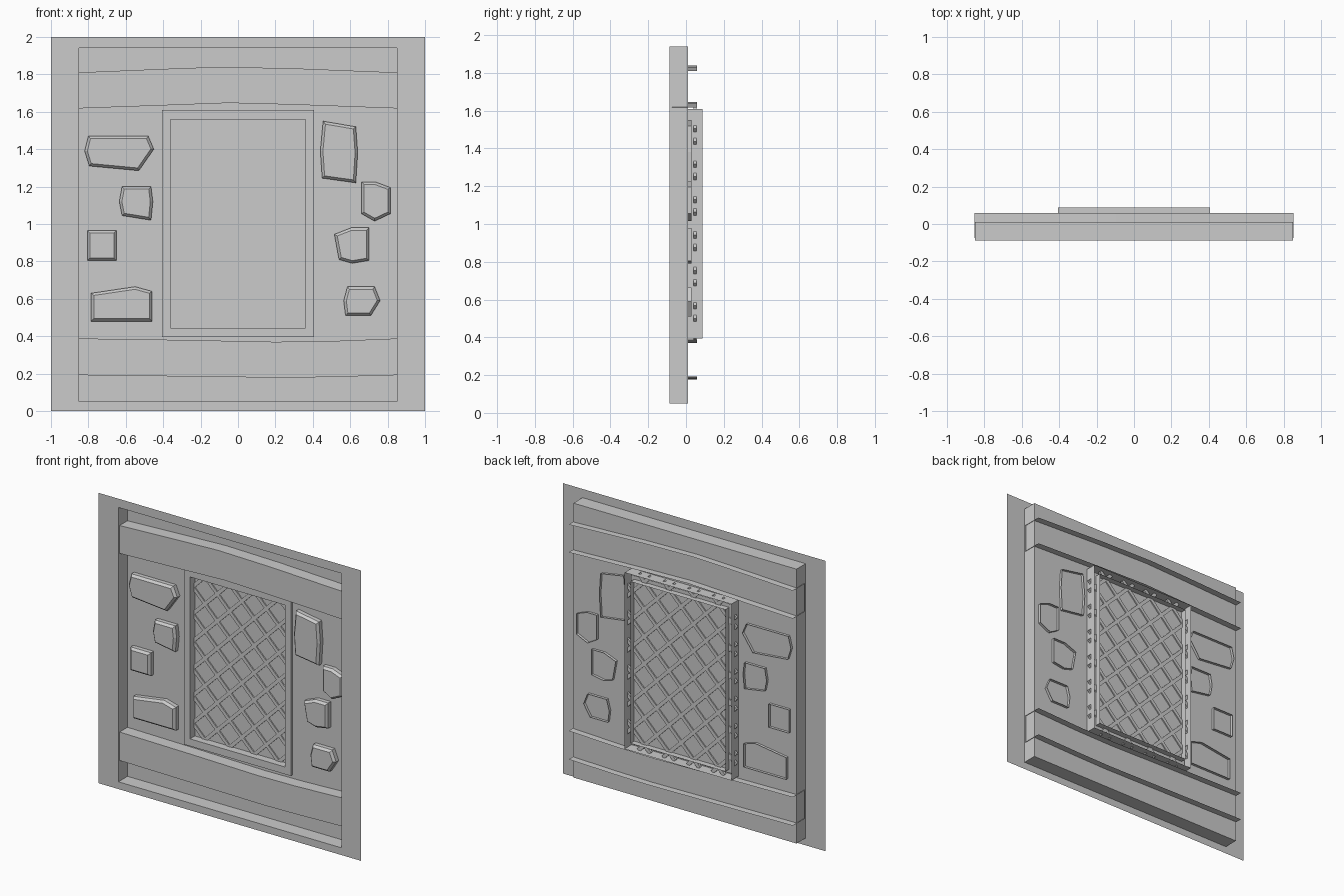
import bpy, bmesh, math

if "Cube" in bpy.data.objects:
    bpy.data.objects.remove(bpy.data.objects["Cube"])

FRONT, WALL, BACK = -0.088, 0.011, 0.088


def make(name, bm):
    bmesh.ops.recalc_face_normals(bm, faces=bm.faces)
    me = bpy.data.meshes.new(name)
    bm.to_mesh(me)
    bm.free()
    ob = bpy.data.objects.new(name, me)
    bpy.context.collection.objects.link(ob)
    return ob


def loft(name, loops, cap=False):
    """Bridge closed loops of (x, y, z) points; optionally cap the last loop."""
    bm = bmesh.new()
    rows = [[bm.verts.new(p) for p in loop] for loop in loops]
    for a, b in zip(rows, rows[1:]):
        n = len(a)
        for i in range(n):
            j = (i + 1) % n
            bm.faces.new((a[i], a[j], b[j], b[i]))
    if cap:
        bm.faces.new(rows[-1])
    return make(name, bm)


def rect(hx, z0, z1, y):
    return [(-hx, y, z0), (hx, y, z0), (hx, y, z1), (-hx, y, z1)]


# Front sheet, recess walls and rear wall with the window opening
loft("wall_panel", [rect(1, 0, 2, FRONT), rect(0.85, 0.05, 1.94, FRONT),
                    rect(0.85, 0.05, 1.94, WALL), rect(0.385, 0.42, 1.585, WALL)])

# Window frame: open-backed channel around the opening
loft("window_frame", [rect(0.407, 0.395, 1.61, BACK), rect(0.407, 0.395, 1.61, -0.006),
                      rect(0.362, 0.445, 1.56, -0.006), rect(0.362, 0.445, 1.56, BACK)])

# Window pane
loft("window_pane", [rect(0.385, 0.42, 1.585, 0.047), rect(0.362, 0.445, 1.56, 0.047)], cap=True)


# Diagonal lattice bars, poking slightly through the frame
def lattice():
    bm = bmesh.new()
    pitch, hw, hh, w = 0.1875, 0.417, 0.607, 0.012
    d = w / math.sqrt(2)
    for s in (1, -1):
        for k in range(-6, 6):
            c = (k + 0.5) * pitch          # line: z - 1 = s * x + c
            xs = sorted(((-hh - c) / s, (hh - c) / s))
            x0, x1 = max(-hw, xs[0]), min(hw, xs[1])
            if x1 - x0 < 0.1:
                continue
            ring = []
            for y in (0.039, 0.055):
                ring.append([bm.verts.new((x + q * -s * d, y, 1.0025 + s * x + c + q * d))
                             for x, q in ((x0, -1), (x1, -1), (x1, 1), (x0, 1))])
            a, b = ring
            bm.faces.new(a)
            bm.faces.new(b[::-1])
            for i in range(4):
                j = (i + 1) % 4
                bm.faces.new((a[i], b[i], b[j], a[j]))
    make("window_lattice", bm)


lattice()


# Timber beams: front face with top and bottom strips running through the wall
def beam(name, top, bottom):
    bm = bmesh.new()
    y0, y1 = -0.075, 0.058
    strips = [[bm.verts.new((x, y, z)) for x, z in line]
              for line, y in ((top, y1), (top, y0), (bottom, y0), (bottom, y1))]
    for a, b in zip(strips, strips[1:]):
        for i in range(len(a) - 1):
            bm.faces.new((a[i], a[i + 1], b[i + 1], b[i]))
    make(name, bm)


E = 0.854
beam("upper_beam",
     [(-E, 1.81), (-0.4, 1.829), (-0.1, 1.84), (0.3, 1.832), (E, 1.81)],
     [(-E, 1.618), (-0.4, 1.634), (-0.05, 1.647), (0.3, 1.638), (E, 1.618)])
beam("lower_beam",
     [(-E, 0.388), (-0.3, 0.38), (0.2, 0.37), (0.5, 0.374), (E, 0.388)],
     [(-E, 0.192), (-0.3, 0.185), (0.25, 0.178), (0.5, 0.182), (E, 0.192)])


# Bevelled stones set into the wall (open at the back)
def stone(name, pts, inset=0.014):
    n = len(pts)
    inner = []
    for i in range(n):
        (ax, az), (bx, bz), (cx, cz) = pts[i - 1], pts[i], pts[(i + 1) % n]
        l1, l2 = math.hypot(bx - ax, bz - az), math.hypot(cx - bx, cz - bz)
        n1 = ((bz - az) / l1, -(bx - ax) / l1)
        n2 = ((cz - bz) / l2, -(cx - bx) / l2)
        k = inset / (1 + n1[0] * n2[0] + n1[1] * n2[1])
        inner.append((bx + k * (n1[0] + n2[0]), bz + k * (n1[1] + n2[1])))
    loft(name, [[(x, 0.03, z) for x, z in pts], [(x, -0.018, z) for x, z in pts],
                [(x, -0.034, z) for x, z in inner]], cap=True)


STONES = [
    [(-.80, 1.47), (-.48, 1.47), (-.45, 1.40), (-.53, 1.285), (-.795, 1.31), (-.82, 1.39)],
    [(-.62, 1.2), (-.465, 1.2), (-.455, 1.12), (-.465, 1.02), (-.62, 1.045), (-.635, 1.12)],
    [(-.805, .965), (-.65, .965), (-.65, .805), (-.805, .805)],
    [(-.785, .63), (-.55, .665), (-.46, .64), (-.46, .48), (-.785, .48)],
    [(.455, 1.55), (.63, 1.52), (.64, 1.38), (.63, 1.22), (.45, 1.245), (.44, 1.39)],
    [(.66, 1.225), (.735, 1.225), (.815, 1.195), (.815, 1.055), (.73, 1.015), (.66, 1.055)],
    [(.605, .98), (.7, .98), (.7, .805), (.61, .79), (.54, .81), (.515, .945)],
    [(.585, .665), (.73, .665), (.76, .59), (.71, .51), (.575, .51), (.565, .59)],
]
for i, pts in enumerate(STONES):
    stone(f"wall_stone_{i + 1}", pts)
